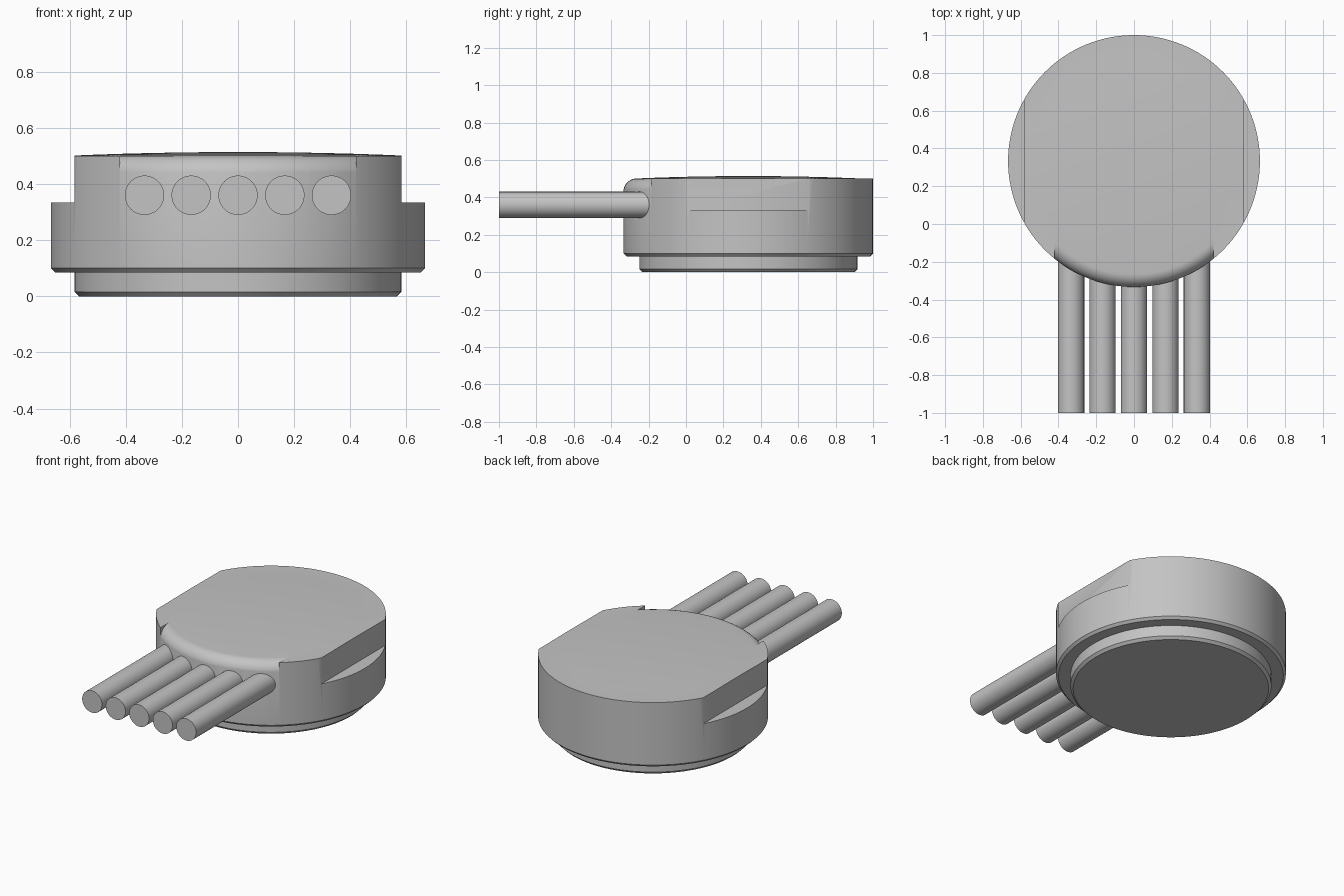
import bpy, bmesh, math
from mathutils import Vector, Matrix

cube = bpy.data.objects.get("Cube")
if cube:
    bpy.data.objects.remove(cube, do_unlink=True)

CENTRE_Y = 1 / 3
RADIUS = 2 / 3
FLAT_X = 0.583
TOP = 0.5
SEGMENTS = 128

grey = bpy.data.materials.new("plain grey")
grey.use_nodes = True
grey.diffuse_color = (0.55, 0.55, 0.55, 1)
grey.node_tree.nodes["Principled BSDF"].inputs["Base Color"].default_value = grey.diffuse_color


def add_object(name, bm):
    bmesh.ops.recalc_face_normals(bm, faces=bm.faces)
    mesh = bpy.data.meshes.new(name)
    bm.to_mesh(mesh)
    bm.free()
    obj = bpy.data.objects.new(name, mesh)
    bpy.context.collection.objects.link(obj)
    mesh.materials.append(grey)
    return obj


def revolve(name, profile, closed=False):
    """Turn an (r, z) profile around the upright axis of the housing."""
    bm = bmesh.new()
    verts = [bm.verts.new((0, CENTRE_Y - r, z)) for r, z in profile]
    edges = [bm.edges.new(pair) for pair in zip(verts, verts[1:])]
    if closed:
        edges.append(bm.edges.new((verts[-1], verts[0])))
    bmesh.ops.spin(bm, geom=verts + edges, cent=(0, CENTRE_Y, 0), axis=(0, 0, 1),
                   angle=math.tau, steps=SEGMENTS, use_duplicate=False)
    bmesh.ops.remove_doubles(bm, verts=bm.verts, dist=0.0001)
    return add_object(name, bm)


def box(name, low, high):
    low, high = Vector(low), Vector(high)
    bm = bmesh.new()
    size = high - low
    bmesh.ops.create_cube(bm, size=1, matrix=Matrix.Translation((low + high) / 2)
                          @ Matrix.Diagonal((*size, 1)))
    return add_object(name, bm)


def boolean(obj, tool, operation):
    mod = obj.modifiers.new("cut", 'BOOLEAN')
    mod.operation = operation
    mod.solver = 'EXACT'
    mod.object = tool
    bpy.context.view_layer.objects.active = obj
    bpy.ops.object.modifier_apply(modifier=mod.name)
    bpy.data.objects.remove(tool, do_unlink=True)


def smooth(obj):
    bpy.ops.object.select_all(action='DESELECT')
    obj.select_set(True)
    bpy.context.view_layer.objects.active = obj
    bpy.ops.object.shade_smooth_by_angle(angle=math.radians(30))


# Housing: chamfered lower edge and a very shallow domed top
dome = [(0.62 * (1 - t / 6), TOP + 0.014 * (1 - (1 - t / 6) ** 2)) for t in range(7)]
housing = revolve("housing", [(0, 0.085), (0.652, 0.085), (RADIUS, 0.1), (RADIUS, TOP)] + dome)

# Side flats above a half-height ledge
for side in (-1, 1):
    xs = sorted((side * FLAT_X, side * 0.8))
    boolean(housing, box("flat_cutter", (xs[0], -0.5, RADIUS / 2), (xs[1], 1.2, 0.7)), 'DIFFERENCE')

# Rounded top edge over the cables, ending in small steps
fillet = 0.071
arc = [(0.597 + fillet * math.sin(a), 0.43 + fillet * math.cos(a))
       for a in (math.pi / 2 * i / 10 for i in range(11))]
edge_cutter = revolve("edge_cutter", arc + [(0.72, 0.43), (0.72, 0.56), (0.597, 0.56)], closed=True)
boolean(edge_cutter, box("cutter_limit", (-0.42, -0.6, 0.3), (0.42, 0.2, 0.7)), 'INTERSECT')
boolean(housing, edge_cutter, 'DIFFERENCE')
smooth(housing)

# Narrower base with chamfered foot
base = revolve("base", [(0, 0), (0.567, 0), (FLAT_X, 0.016), (FLAT_X, 0.1), (0, 0.1)])
smooth(base)

# Row of five cables leaving the front
for i in range(5):
    bpy.ops.mesh.primitive_cylinder_add(vertices=48, radius=0.07, depth=0.9,
                                        location=((i - 2) / 6, -0.55, 0.36),
                                        rotation=(math.pi / 2, 0, 0))
    cable = bpy.context.object
    cable.name = f"cable_{i + 1}"
    cable.data.materials.append(grey)
    smooth(cable)
